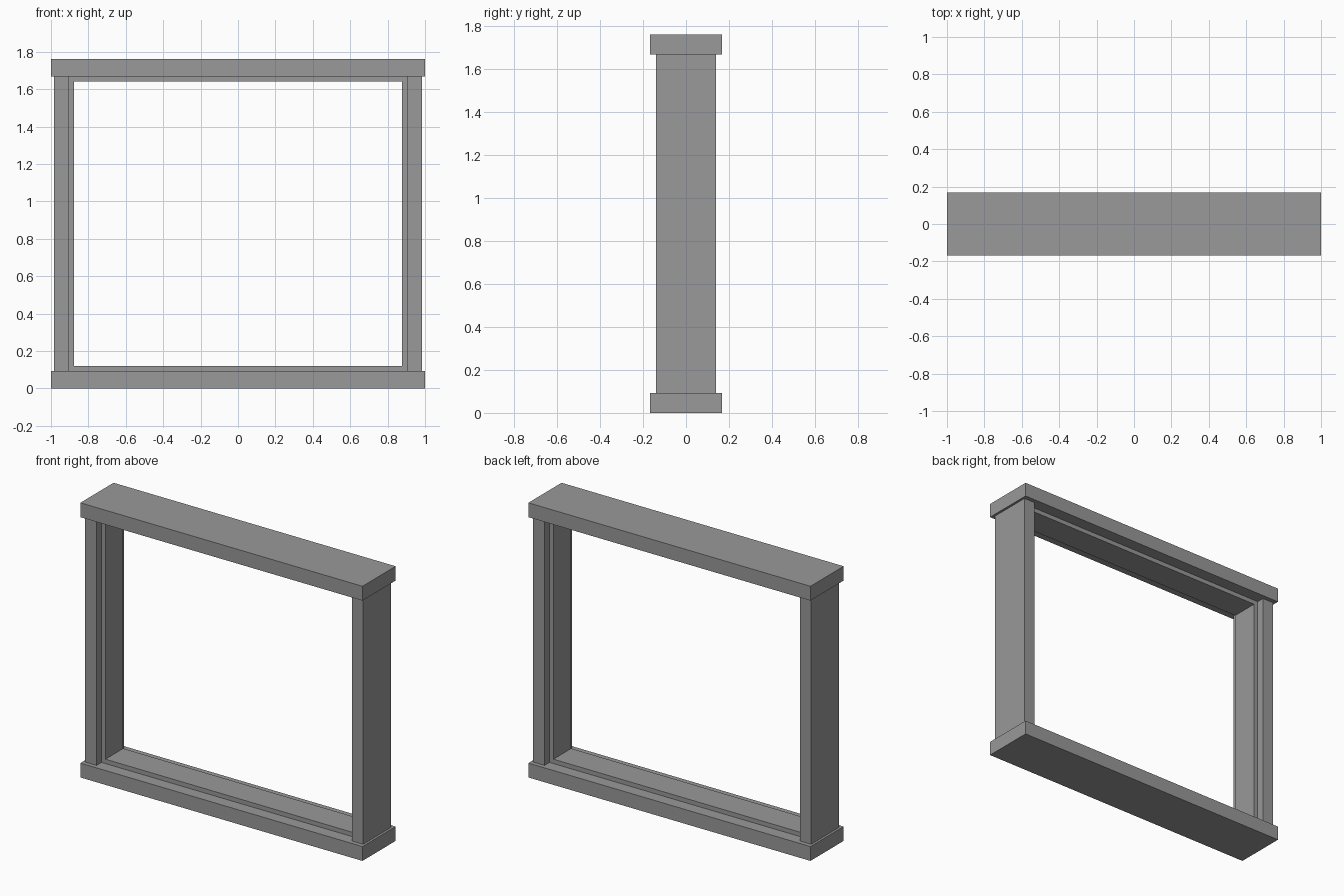
import bpy
import bmesh

if "Cube" in bpy.data.objects:
    bpy.data.objects.remove(bpy.data.objects["Cube"])

# Dark grey paint shared by all parts
grey = bpy.data.materials.new("dark_grey")
grey.diffuse_color = (0.319, 0.319, 0.319, 1)
grey.use_nodes = True
grey.node_tree.nodes["Principled BSDF"].inputs["Base Color"].default_value = grey.diffuse_color


def box(name, x, y, z):
    """Axis-aligned box from (min, max) ranges."""
    bm = bmesh.new()
    bmesh.ops.create_cube(bm, size=1)
    for v in bm.verts:
        v.co = [r[0] if c < 0 else r[1] for c, r in zip(v.co, (x, y, z))]
    mesh = bpy.data.meshes.new(name)
    bm.to_mesh(mesh)
    bm.free()
    mesh.materials.append(grey)
    obj = bpy.data.objects.new(name, mesh)
    bpy.context.collection.objects.link(obj)
    return obj


HEIGHT = 1.76
RAIL = 0.092               # thickness of sill and head
LINER = 0.028              # thickness of the inner stop
OUT, IN = 0.985, 0.905     # outer and inner x of the posts
Y_RAIL, Y_POST, Y_STOP = 0.168, 0.14, 0.09

# Wide horizontal sill and head
box("sill", (-1, 1), (-Y_RAIL, Y_RAIL), (0, RAIL))
box("head", (-1, 1), (-Y_RAIL, Y_RAIL), (HEIGHT - RAIL, HEIGHT))

# Inner stops along sill and head
low, high = RAIL, HEIGHT - RAIL
box("sill_stop", (-IN, IN), (-Y_STOP, Y_STOP), (low, low + LINER))
box("head_stop", (-IN, IN), (-Y_STOP, Y_STOP), (high - LINER, high))

# Side posts with their narrower inner stops
for side, s in (("left", -1), ("right", 1)):
    box(f"{side}_post", sorted((s * IN, s * OUT)), (-Y_POST, Y_POST), (low, high))
    box(f"{side}_stop", sorted((s * (IN - LINER), s * IN)), (-Y_STOP, Y_STOP),
        (low + LINER, high - LINER))
